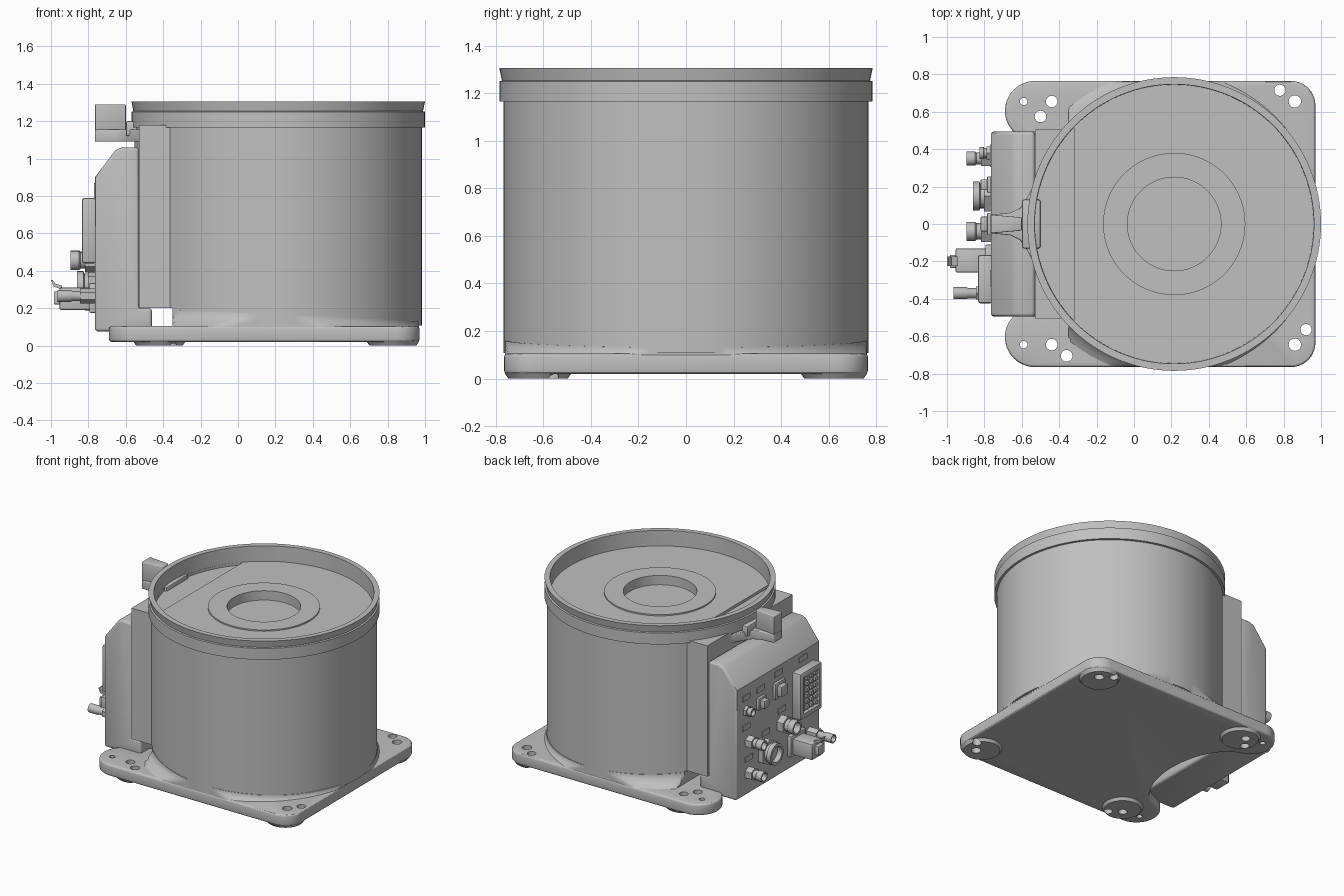
import bpy, bmesh, math
from mathutils import Matrix, Vector

if "Cube" in bpy.data.objects:
    bpy.data.objects.remove(bpy.data.objects["Cube"])

grey = bpy.data.materials.new("cast_grey")
grey.diffuse_color = (0.527, 0.527, 0.527, 1)
grey.use_nodes = True
grey.node_tree.nodes["Principled BSDF"].inputs["Base Color"].default_value = grey.diffuse_color
CX = 0.215          # drum axis
FACE = -0.765       # connector face of the rear housing


def finish(bm, name, bevel=0, segs=3):
    bmesh.ops.recalc_face_normals(bm, faces=bm.faces)
    me = bpy.data.meshes.new(name)
    bm.to_mesh(me)
    bm.free()
    ob = bpy.data.objects.new(name, me)
    bpy.context.collection.objects.link(ob)
    me.materials.append(grey)
    if bevel:
        m = ob.modifiers.new("bevel", 'BEVEL')
        m.width, m.segments, m.limit_method = bevel, segs, 'ANGLE'
        m.angle_limit = math.radians(40)
        apply(ob, m)
    smooth(ob)
    return ob


def activate(ob):
    bpy.ops.object.select_all(action='DESELECT')
    ob.select_set(True)
    bpy.context.view_layer.objects.active = ob


def apply(ob, mod):
    activate(ob)
    bpy.ops.object.modifier_apply(modifier=mod.name)


def smooth(ob):
    activate(ob)
    bpy.ops.object.shade_smooth_by_angle(angle=math.radians(30))


def cut(ob, *cutters):
    for c in cutters:
        m = ob.modifiers.new("cut", 'BOOLEAN')
        m.operation, m.object, m.solver = 'DIFFERENCE', c, 'EXACT'
        apply(ob, m)
        bpy.data.objects.remove(c)
    smooth(ob)


def prism(name, pts, lo, hi, axis='z', bevel=0, segs=3):
    """Extrude a 2D outline along z (x,y points) or along y (x,z points)."""
    bm = bmesh.new()
    at = (lambda p, h: (p[0], p[1], h)) if axis == 'z' else (lambda p, h: (p[0], h, p[1]))
    a = [bm.verts.new(at(p, lo)) for p in pts]
    b = [bm.verts.new(at(p, hi)) for p in pts]
    bm.faces.new(a)
    bm.faces.new(b)
    for i in range(len(pts)):
        j = (i + 1) % len(pts)
        bm.faces.new((a[i], a[j], b[j], b[i]))
    return finish(bm, name, bevel, segs)


def box(name, x0, x1, y0, y1, z0, z1, bevel=0, segs=2):
    return prism(name, [(x0, y0), (x1, y0), (x1, y1), (x0, y1)], z0, z1, 'z', bevel, segs)


def lathe(name, prof, origin=(0, 0, 0), rot=None, n=128):
    """Spin (radius, height) points; radius 0 closes the ends."""
    bm = bmesh.new()
    rings = []
    for r, h in prof:
        if r == 0:
            rings.append([bm.verts.new((0, 0, h))] * n)
        else:
            rings.append([bm.verts.new((r * math.cos(2 * math.pi * i / n),
                                        r * math.sin(2 * math.pi * i / n), h)) for i in range(n)])
    for a, b in zip(rings, rings[1:]):
        for i in range(n):
            j = (i + 1) % n
            vs = list(dict.fromkeys((a[i], a[j], b[j], b[i])))
            bm.faces.new(vs)
    bm.transform(Matrix.Translation(origin) @ (rot or Matrix()))
    return finish(bm, name)


def arc(cx, cy, rx, ry, a0, a1, n):
    return [(cx + rx * math.cos(math.radians(a0 + (a1 - a0) * i / n)),
             cy + ry * math.sin(math.radians(a0 + (a1 - a0) * i / n))) for i in range(n + 1)]


# Base plate: rounded corners, two rear lobes, curved notch between them
plate = prism("base_plate",
              arc(0.84, -0.635, 0.13, 0.13, -90, 0, 10) + arc(0.84, 0.635, 0.13, 0.13, 0, 90, 10)
              + arc(-0.53, 0.605, 0.16, 0.16, 90, 230, 16)
              + arc(-0.60, 0, 0.26, 0.45, 80, -80, 28)
              + arc(-0.53, -0.605, 0.16, 0.16, 130, 270, 16),
              0.02, 0.105, 'z', 0.014)

# Corner feet under the plate
feet = [lathe("corner_foot", [(0, 0), (0.125, 0), (0.14, 0.022), (0, 0.022)], (x, s * 0.622, 0), n=40)
        for x in (-0.42, 0.828) for s in (-1, 1)]

# Mounting holes through plate and feet
holes = [(-0.59, 0.655, 0.02), (-0.44, 0.655, 0.031), (-0.50, 0.575, 0.031),
         (-0.59, -0.645, 0.02), (-0.44, -0.645, 0.031), (-0.36, -0.705, 0.031),
         (0.78, 0.715, 0.03), (0.86, 0.655, 0.033), (0.92, -0.565, 0.03), (0.86, -0.645, 0.033)]
for target in [plate] + feet:
    c = sum((Vector(v.co) for v in target.data.vertices), Vector()) / len(target.data.vertices)
    for x, y, r in holes:
        if target is plate or math.hypot(x - c.x, y - c.y) < 0.2:
            cut(target, lathe("hole_cutter", [(0, -0.1), (r, -0.1), (r, 0.2), (0, 0.2)], (x, y, 0), n=24))

# Flared skirt blending plate into drum, trimmed to the plate sides
bm = bmesh.new()
rings = []
for k in range(7):
    t = k / 6
    f = (1 - t) ** 2
    ring = []
    for i in range(128):
        a = 2 * math.pi * i / 128
        r = 0.771 + 0.05 * f
        x = CX - 0.04 * f + r * math.cos(a)
        z = 0.10 + t * (0.065 - 0.035 * math.cos(a))
        ring.append(bm.verts.new((min(max(x, -0.35), 0.967), max(-0.762, min(0.762, r * math.sin(a))), z)))
    rings.append(ring)
for a, b in zip(rings, rings[1:]):
    for i in range(128):
        j = (i + 1) % 128
        bm.faces.new((a[i], a[j], b[j], b[i]))
bm.faces.new(rings[0])
bm.faces.new(rings[-1])
finish(bm, "drum_skirt")

# Drum with collar, flared rim, recessed top and central bore
drum = lathe("drum", [(0, 0.108), (0.768, 0.108), (0.768, 1.165), (0.785, 1.165), (0.785, 1.25),
                      (0.774, 1.253), (0.785, 1.305), (0.747, 1.305), (0.745, 1.19), (0.38, 1.19),
                      (0.38, 1.20), (0.25, 1.20), (0.25, 1.13), (0, 1.13)], (CX, 0, 0))
half = math.degrees(math.acos(-0.535 / 0.744))
cut(drum,
    box("gap_cutter", -1, -0.35, -1, 1, 0, 0.2),
    prism("step_cutter", arc(CX, 0, 0.744, 0.744, half, 360 - half, 30), 1.17, 1.25))

# Flat mounting panel between drum and housing
panel = box("mounting_panel", -0.53, -0.325, -0.505, 0.505, 0.2, 1.18)
cut(panel, lathe("drum_clearance", [(0, 0), (0.75, 0), (0.75, 2), (0, 2)], (CX, 0, 0)))

# Rear electrical housing with sloped top edge
prism("rear_housing", [(-0.46, 0.075), (FACE, 0.075), (FACE, 0.90), (-0.655, 1.045), (-0.62, 1.06),
                       (-0.53, 1.06), (-0.53, 0.2), (-0.46, 0.2)], -0.495, 0.495, 'y', 0.018)

# Bracket: flared tongue reaching out from collar, with upright stop block
side = [(-0.765, 0.05), (-0.66, 0.06), (-0.61, 0.085), (-0.575, 0.135), (-0.54, 0.2), (-0.48, 0.31)]
prism("bracket_tongue", side + [(x, -y) for x, y in reversed(side)], 1.09, 1.155, 'z', 0.006)
box("bracket_web", -0.60, -0.50, -0.13, 0.13, 1.12, 1.20, 0.01)
prism("stop_block", [(-0.765, -0.05), (-0.60, -0.035), (-0.60, 0.035), (-0.765, 0.05)],
      1.15, 1.29, 'z', 0.006)

# Round connectors: hex flange nut, barrel, open socket
OUT = Matrix.Rotation(-math.pi / 2, 4, 'Y')


def socket(name, y, z, r, length):
    lathe(name + "_nut", [(0, -0.01), (r * 1.25, -0.01), (r * 1.25, length * 0.4), (0, length * 0.4)],
          (FACE, y, z), OUT, 6)
    lathe(name + "_barrel", [(0, 0), (r * 0.85, 0), (r * 0.85, length * 0.6), (r, length * 0.65), (r, length),
                             (r * 0.75, length), (r * 0.75, length * 0.6), (0, length * 0.6)],
          (FACE, y, z), OUT, 24)


socket("upper_socket", 0.35, 0.47, 0.038, 0.13)
socket("lower_socket", 0.35, 0.235, 0.038, 0.13)
socket("large_socket", 0.15, 0.32, 0.078, 0.095)
socket("middle_socket", -0.04, 0.455, 0.052, 0.13)
socket("small_socket", 0.38, 0.71, 0.032, 0.06)
socket("side_socket", -0.37, 0.265, 0.032, 0.20)

# Square plugs on the upper row
for y, z, w in ((0.21, 0.71, 0.045), (0.0, 0.73, 0.06)):
    box("plug_flange", FACE - 0.02, FACE + 0.01, y - w, y + w, z - w, z + w, 0.006)
    box("plug_body", FACE - 0.055, FACE, y - w * .65, y + w * .65, z - w * .65, z + w * .65, 0.006)

# Large multi-pin connector with recessed pin field
multi = box("multipin_connector", FACE - 0.07, FACE + 0.01, -0.425, -0.165, 0.44, 0.79, 0.015)
cut(multi, box("field_cutter", FACE - 0.1, FACE - 0.04, -0.39, -0.20, 0.48, 0.75))
for i in range(4):
    for j in range(6):
        y, z = -0.37 + i * 0.05, 0.505 + j * 0.044
        box("pin", FACE - 0.06, FACE - 0.035, y - 0.013, y + 0.013, z - 0.013, z + 0.013)

# Power plug with locking lever
box("power_flange", FACE - 0.03, FACE + 0.01, -0.29, -0.11, 0.175, 0.335, 0.008)
box("power_plug", FACE - 0.19, FACE, -0.26, -0.13, 0.19, 0.31, 0.01)
box("power_tip", FACE - 0.22, FACE - 0.18, -0.235, -0.165, 0.22, 0.29, 0.006)
prism("lock_lever", [(-0.94, 0.30), (-0.985, 0.315), (-1.0, 0.35), (-0.992, 0.352), (-0.975, 0.33),
                     (-0.94, 0.32)], -0.225, -0.175, 'y')

# Thin label plates above the connectors
for y, z in ((0.38, 0.81), (0.21, 0.81), (0.0, 0.85), (-0.29, 0.85), (0.38, 0.59), (0.35, 0.345),
             (0.15, 0.46), (-0.04, 0.56)):
    box("label_plate", FACE - 0.006, FACE + 0.002, y - 0.045, y + 0.045, z - 0.02, z + 0.02)
